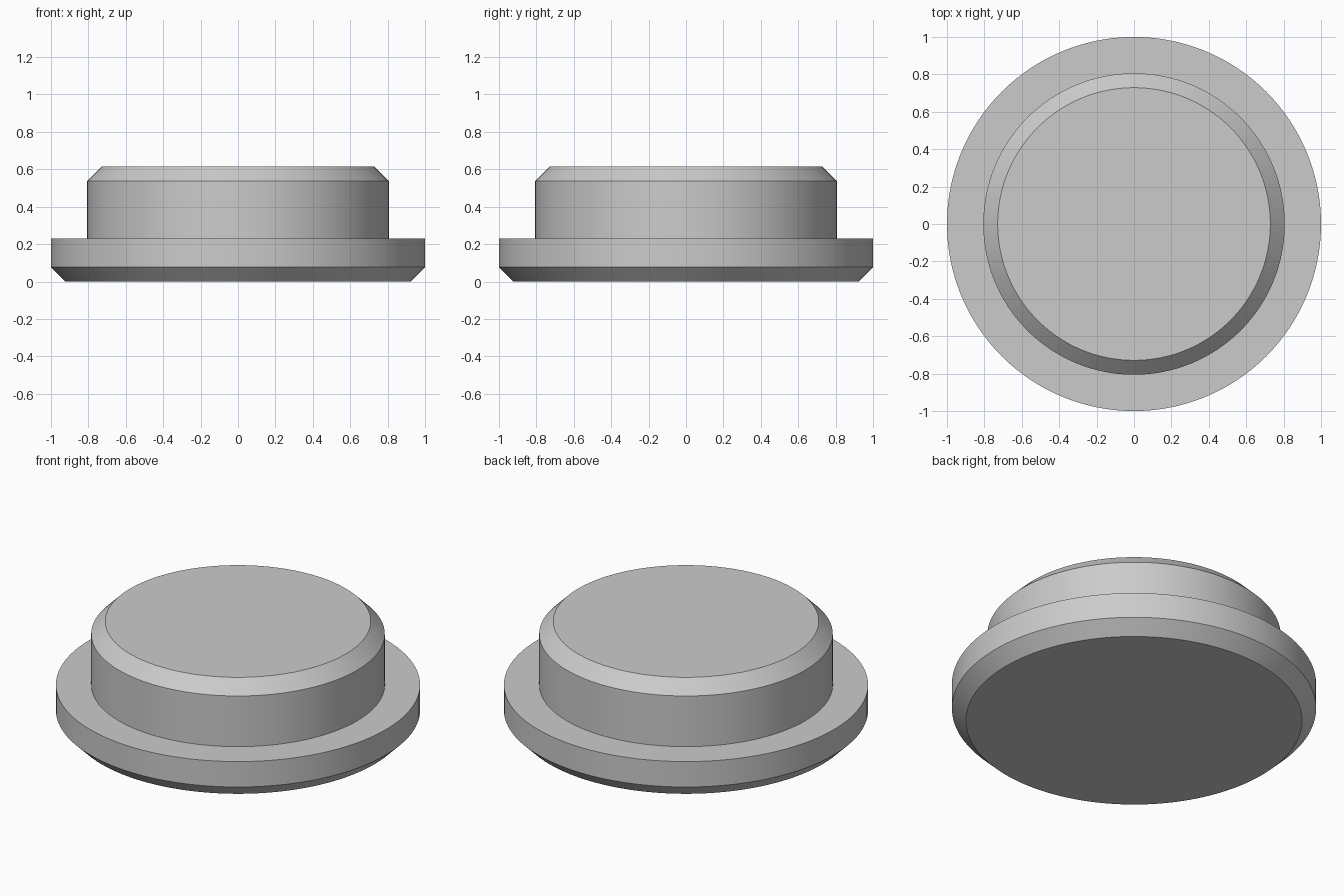
import bpy
import bmesh
import math

default_cube = bpy.data.objects.get("Cube")
if default_cube:
    bpy.data.objects.remove(default_cube, do_unlink=True)

SEGMENTS = 128
CHAMFER = 0.077
FLANGE_RADIUS, FLANGE_TOP = 1.0, 0.231
PLUG_RADIUS, PLUG_TOP = 0.806, 0.615

grey = bpy.data.materials.new("plain_grey")
grey.use_nodes = True
grey.diffuse_color = (0.6, 0.6, 0.6, 1)
grey.node_tree.nodes["Principled BSDF"].inputs["Base Color"].default_value = grey.diffuse_color


def turned_solid(name, profile):
    """Turn a (radius, height) profile, listed bottom to top, into a capped solid."""
    bm = bmesh.new()
    rings = []
    for radius, height in profile:
        angles = [math.tau * i / SEGMENTS for i in range(SEGMENTS)]
        rings.append([bm.verts.new((radius * math.cos(a), radius * math.sin(a), height))
                      for a in angles])
    for low, high in zip(rings, rings[1:]):
        for i in range(SEGMENTS):
            j = (i + 1) % SEGMENTS
            bm.faces.new((low[i], low[j], high[j], high[i]))
    bm.faces.new(rings[0][::-1])
    bm.faces.new(rings[-1])
    mesh = bpy.data.meshes.new(name)
    bm.to_mesh(mesh)
    bm.free()
    mesh.materials.append(grey)
    obj = bpy.data.objects.new(name, mesh)
    bpy.context.collection.objects.link(obj)
    bpy.ops.object.select_all(action="DESELECT")
    obj.select_set(True)
    bpy.context.view_layer.objects.active = obj
    bpy.ops.object.shade_smooth_by_angle(angle=math.radians(30))
    return obj


# One turned body: chamfered flange stepping up to a chamfered plug
turned_solid("flanged_plug", [
    (FLANGE_RADIUS - CHAMFER, 0),
    (FLANGE_RADIUS, CHAMFER),
    (FLANGE_RADIUS, FLANGE_TOP),
    (PLUG_RADIUS, FLANGE_TOP),
    (PLUG_RADIUS, PLUG_TOP - CHAMFER),
    (PLUG_RADIUS - CHAMFER, PLUG_TOP),
])
